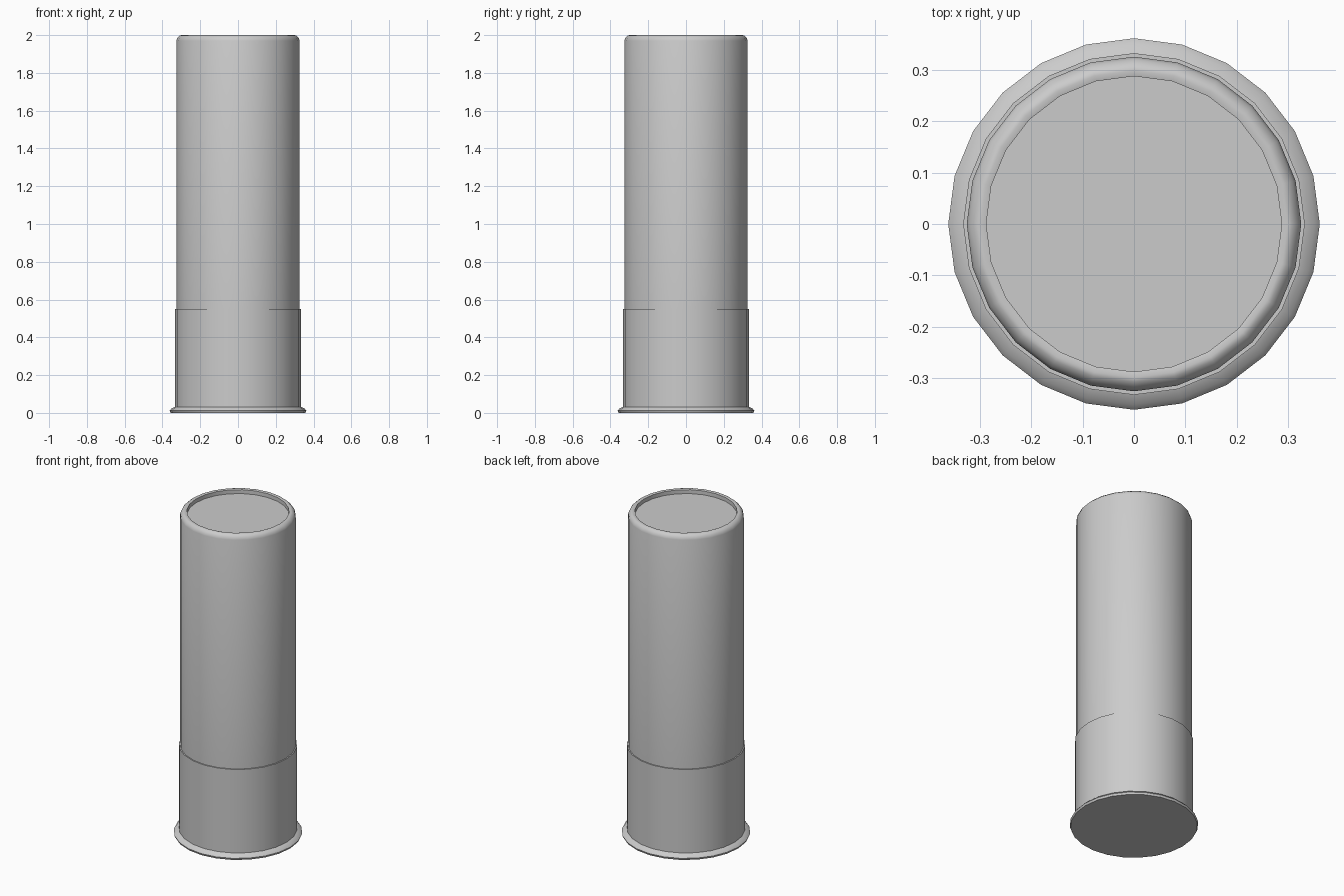
import bpy, bmesh, math

if "Cube" in bpy.data.objects:
    bpy.data.objects.remove(bpy.data.objects["Cube"])

SIDES = 24


def lathe(name, profile, cap_start=False, cap_end=False):
    """Revolve (radius, z) points around z, optionally capping the ends."""
    bm = bmesh.new()
    rings = []
    for r, z in profile:
        rings.append([bm.verts.new((r * math.cos(2 * math.pi * i / SIDES),
                                    r * math.sin(2 * math.pi * i / SIDES), z))
                      for i in range(SIDES)])
    for a, b in zip(rings, rings[1:]):
        for i in range(SIDES):
            j = (i + 1) % SIDES
            bm.faces.new((a[i], a[j], b[j], b[i]))
    if cap_start:
        bm.faces.new(rings[0][::-1])
    if cap_end:
        bm.faces.new(rings[-1])
    mesh = bpy.data.meshes.new(name)
    bm.to_mesh(mesh)
    bm.free()
    obj = bpy.data.objects.new(name, mesh)
    bpy.context.collection.objects.link(obj)
    bpy.ops.object.select_all(action='DESELECT')
    obj.select_set(True)
    bpy.context.view_layer.objects.active = obj
    bpy.ops.object.shade_smooth_by_angle(angle=math.radians(50))
    return obj


# Metal head with flared rim and the small step at its upper edge
lathe("metal_base", [(0.357, 0), (0.362, 0.012), (0.352, 0.024), (0.333, 0.032),
                     (0.333, 0.55), (0.326, 0.55)], cap_start=True)

# Straight hull, rounded lip and recessed end disc
lathe("hull", [(0.326, 0.55), (0.326, 1.97), (0.321, 1.986), (0.308, 1.998),
               (0.299, 2.0), (0.288, 1.997), (0.288, 1.973)], cap_end=True)
